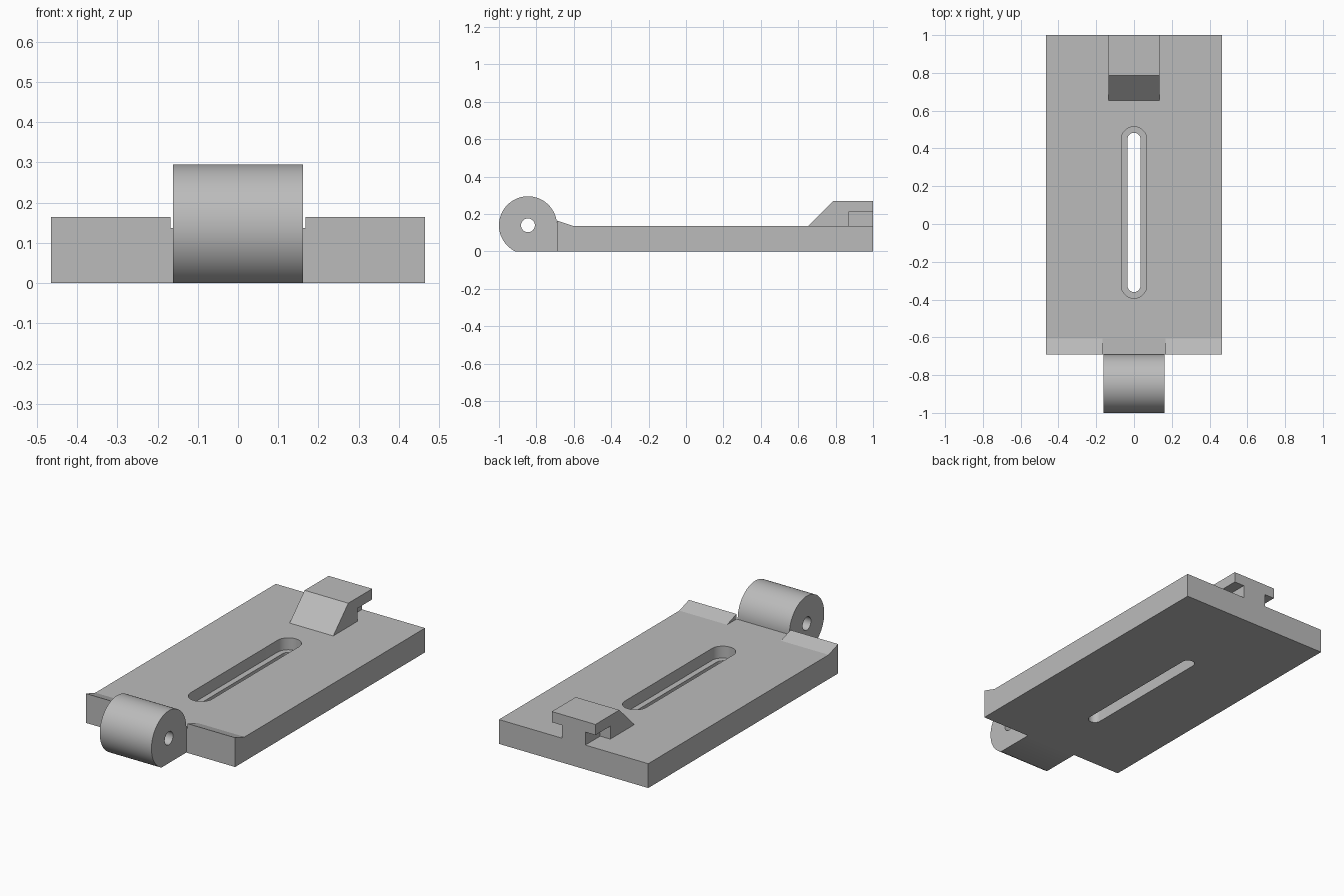
import bpy, bmesh, math
from mathutils import Vector

if "Cube" in bpy.data.objects:
    bpy.data.objects.remove(bpy.data.objects["Cube"], do_unlink=True)

grey = bpy.data.materials.new("plain_grey")
grey.use_nodes = True
colour = (0.5, 0.5, 0.5, 1)
grey.diffuse_color = colour
grey.node_tree.nodes["Principled BSDF"].inputs["Base Color"].default_value = colour


def prism(name, profile, axis, lo, hi):
    """Extrude a closed 2D profile along x (profile is y, z) or z (profile is x, y)."""
    bm = bmesh.new()
    place = (lambda a, b: (lo, a, b)) if axis == "x" else (lambda a, b: (a, b, lo))
    face = bm.faces.new([bm.verts.new(place(a, b)) for a, b in profile])
    grown = bmesh.ops.extrude_face_region(bm, geom=[face])["geom"]
    shift = Vector((hi - lo, 0, 0)) if axis == "x" else Vector((0, 0, hi - lo))
    bmesh.ops.translate(bm, vec=shift, verts=[v for v in grown if isinstance(v, bmesh.types.BMVert)])
    bmesh.ops.recalc_face_normals(bm, faces=bm.faces)
    mesh = bpy.data.meshes.new(name)
    bm.to_mesh(mesh)
    bm.free()
    mesh.materials.append(grey)
    obj = bpy.data.objects.new(name, mesh)
    bpy.context.collection.objects.link(obj)
    return obj


def arc(cx, cy, r, start, end, steps=32):
    angles = [math.radians(start + (end - start) * i / steps) for i in range(steps + 1)]
    return [(cx + r * math.cos(a), cy + r * math.sin(a)) for a in angles]


def rect(a0, a1, b0, b1):
    return [(a0, b0), (a1, b0), (a1, b1), (a0, b1)]


def stadium(r, y0, y1):
    return arc(0, y1 - r, r, 0, 180, 24) + arc(0, y0 + r, r, 180, 360, 24)


def select(obj):
    bpy.ops.object.select_all(action="DESELECT")
    obj.select_set(True)
    bpy.context.view_layer.objects.active = obj


def cut(obj, cutter):
    cutter.hide_render = True
    mod = obj.modifiers.new("cut", "BOOLEAN")
    mod.operation = "DIFFERENCE"
    mod.solver = "EXACT"
    mod.object = cutter
    select(obj)
    bpy.ops.object.modifier_apply(modifier=mod.name)
    bpy.data.objects.remove(cutter, do_unlink=True)


def smooth(obj):
    select(obj)
    bpy.ops.object.shade_smooth_by_angle(angle=math.radians(30))


HALF, FRONT, TOP = 0.465, -0.69, 0.137

# Base plate with a stepped long slot
plate = prism("base_plate", rect(FRONT, 1, 0, TOP), "x", -HALF, HALF)
cut(plate, prism("slot_recess", stadium(0.067, -0.393, 0.515), "z", 0.07, 0.3))
cut(plate, prism("slot_through", stadium(0.035, -0.36, 0.483), "z", -0.1, 0.3))
smooth(plate)

# Raised front lips either side of the hinge
for side, lo, hi in (("right", 0.168, HALF), ("left", -HALF, -0.168)):
    prism("front_lip_" + side, [(FRONT, TOP), (-0.605, TOP), (FRONT, 0.165)], "x", lo, hi)

# Hinge barrel with a flat foot and a pin hole
cy, cz, r = -0.845, 0.14, 0.155
flat_angle = 180 + math.degrees(math.asin(cz / r))
barrel = prism("hinge_barrel", arc(cy, cz, r, 0, flat_angle, 56) + [(FRONT, 0)], "x", -0.161, 0.161)
cut(barrel, prism("pin_hole", arc(cy, cz, 0.037, 0, 360, 32)[:-1], "x", -0.3, 0.3))
smooth(barrel)

# Rear catch: sloped block with undercut sides, leaving a T-shaped back
catch = prism("rear_catch", [(0.653, TOP), (1, TOP), (1, 0.27), (0.787, 0.27)], "x", -0.136, 0.136)
for lo, hi in ((0.073, 0.3), (-0.3, -0.073)):
    cut(catch, prism("catch_groove", rect(0.868, 1.2, 0.05, 0.21), "x", lo, hi))
